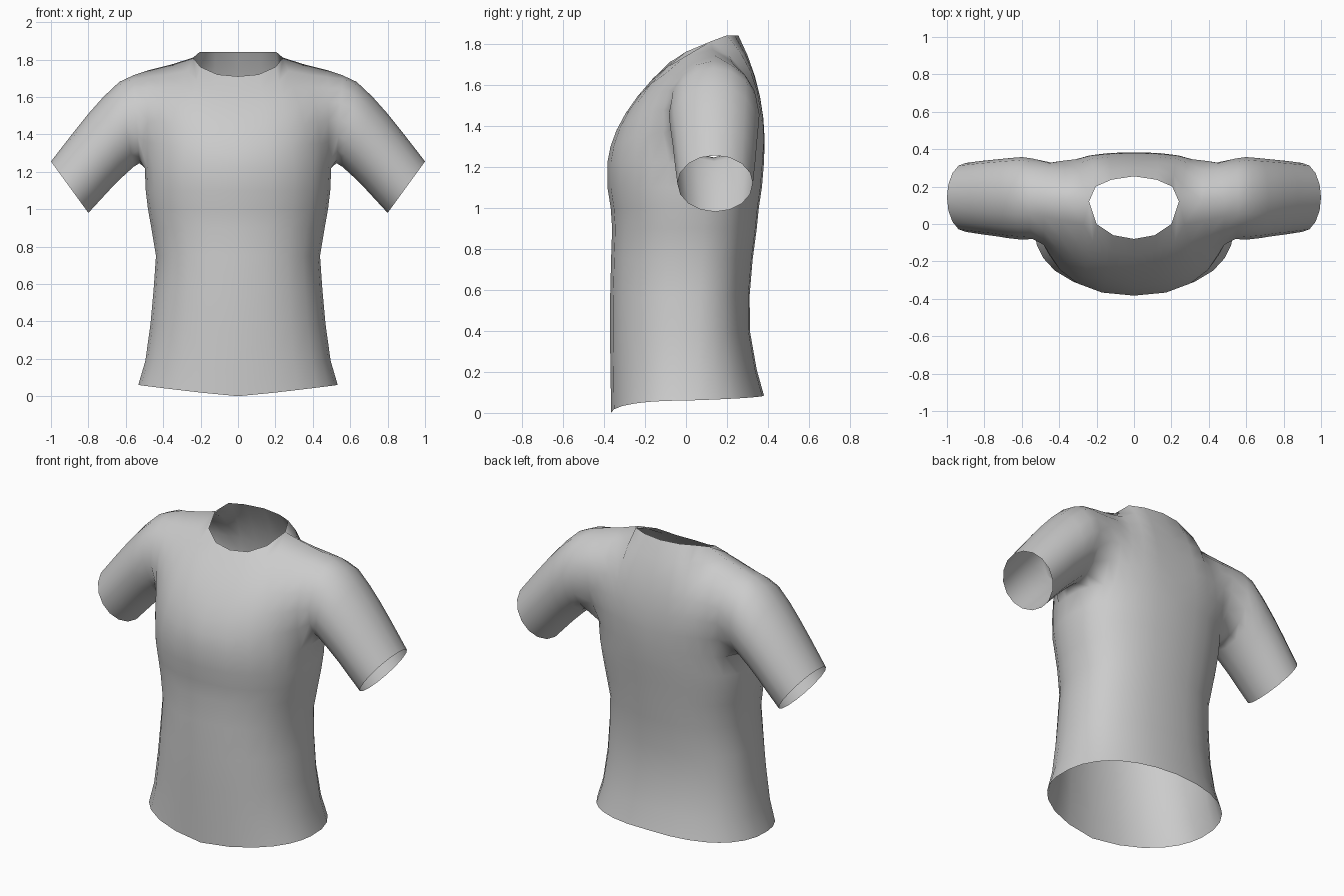
import bpy, bmesh
from math import sin, cos, pi, radians
from mathutils import Vector as V

if "Cube" in bpy.data.objects:
    bpy.data.objects.remove(bpy.data.objects["Cube"])

bm = bmesh.new()


def lerp(a, b, t):
    return a + (b - a) * t


def skin(rows, closed=False):
    """Quad strip surface through rows of points."""
    vs = [[bm.verts.new(p) for p in r] for r in rows]
    n = len(rows[0])
    for a, b in zip(vs, vs[1:]):
        for j in range(n if closed else n - 1):
            k = (j + 1) % n
            bm.faces.new((a[j], a[k], b[k], b[j]))


# Torso: half rings from centre front to centre back
ANG = [radians(a) for a in
       (0, 17, 34, 50, 63, 75, 85, 97, 110, 123, 132, 142, 154, 167, 180)]
# z, half width, front y, back y
RINGS = [(0, .535, -.365, .38), (.14, .497, -.367, .345), (.35, .47, -.37, .312),
         (.55, .453, -.37, .31), (.75, .44, -.365, .325), (.9, .465, -.36, .345),
         (1.0, .483, -.367, .355), (1.1, .495, -.383, .37), (1.22, .5, -.383, .38)]


def ring(z, w, yf, yb):
    yc = .05 * z / 1.22
    pts = []
    for t in ANG:
        c = abs(cos(t)) ** .87
        y = lerp(yc, yf if t < pi / 2 else yb, c)
        x = w * max(sin(t), 0) ** .87
        lift = .06 * sin(t) if t < pi / 2 else .06 + .025 * (t / (pi / 2) - 1)
        pts.append(V((0 if x < 1e-6 else x, y, z + lift * max(0, 1 - z / .75))))
    return pts


torso = [ring(*r) for r in RINGS]
skin(torso)
chest = torso[-1]

# Chest and back panels: curves from armpit level up to neckline and shoulder seam
SEAM = [V((.24, .12, 1.81)), V((.36, .13, 1.772)), V((.48, .14, 1.742))]
FRONT_TOP = [V((0, -.08, 1.71)), V((.11, -.06, 1.72)), V((.2, 0, 1.76))] + SEAM
BACK_TOP = [V((0, .255, 1.84)), V((.12, .237, 1.84)), V((.205, .2, 1.84))] + SEAM
R = 6


def panel(base, top, y_mid, y_edge, z_mid, z_edge):
    rows = [[] for _ in range(R + 1)]
    for j, (p, q) in enumerate(zip(base, top)):
        f = (j / 5) ** 1.3
        c = V((lerp(p.x, q.x, .4), lerp(y_mid, y_edge, f),
               lerp(p.z, q.z, lerp(z_mid, z_edge, f))))
        for i in range(R + 1):
            t = i / R
            rows[i].append(p * (1 - t) ** 2 + c * 2 * t * (1 - t) + q * t * t)
    skin(rows)
    return [r[-1] for r in rows]


front_edge = panel(chest[:6], FRONT_TOP, -.36, -.2, .47, .85)
back_edge = panel(chest[:8:-1], BACK_TOP, .405, .46, .53, .8)

# Sleeve: from the armhole loop out to the cuff
armhole = front_edge + back_edge[-2::-1] + [chest[8], chest[7], chest[6]]
# top x, top z, bottom x, bottom z, centre y, half depth
SLEEVE = [(.56, 1.715, .527, 1.245, .135, .215), (.635, 1.68, .56, 1.225, .137, .221),
          (.72, 1.6, .62, 1.17, .138, .214), (.8, 1.51, .68, 1.11, .14, .205),
          (.88, 1.41, .74, 1.045, .141, .197), (1.0, 1.255, .8, .98, .142, .184)]
n = len(armhole)
loops = [armhole]
for tx, tz, bx, bz, yc, ry in SLEEVE:
    mid, up = V((tx + bx, 0, tz + bz)) / 2, V((tx - bx, 0, tz - bz)) / 2
    loops.append([mid + up * cos(a) + V((0, yc + ry * sin(a), 0))
                  for a in [(i - R) * 2 * pi / n for i in range(n)]])
skin(loops, closed=True)

bmesh.ops.remove_doubles(bm, verts=bm.verts, dist=1e-4)
bmesh.ops.recalc_face_normals(bm, faces=bm.faces)
# make sure the open shell faces outward
bm.faces.ensure_lookup_table()
front = min(bm.faces, key=lambda f: f.calc_center_median().y)
if front.normal.y > 0:
    bmesh.ops.reverse_faces(bm, faces=bm.faces)
for f in bm.faces:
    f.smooth = True

mesh = bpy.data.meshes.new("tshirt")
bm.to_mesh(mesh)
bm.free()
shirt = bpy.data.objects.new("tshirt", mesh)
bpy.context.collection.objects.link(shirt)
mirror = shirt.modifiers.new("mirror", 'MIRROR')
mirror.use_clip = True
mirror.merge_threshold = .001
